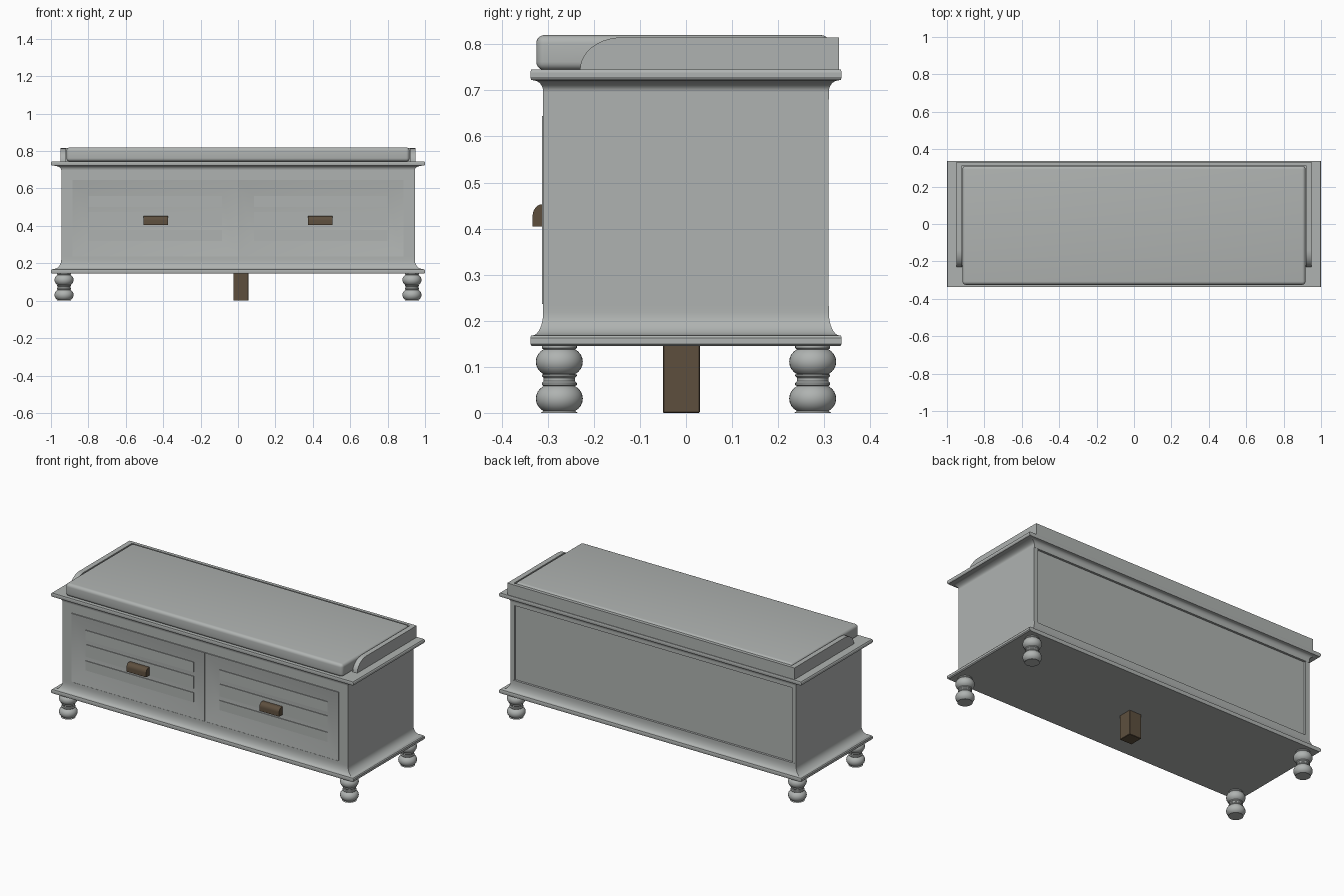
import bpy, bmesh, math

if "Cube" in bpy.data.objects:
    bpy.data.objects.remove(bpy.data.objects["Cube"])


def material(name, rgb):
    m = bpy.data.materials.new(name)
    m.diffuse_color = (*rgb, 1)
    m.use_nodes = True
    m.node_tree.nodes["Principled BSDF"].inputs["Base Color"].default_value = m.diffuse_color
    return m


GREY = material("painted grey", (0.43, 0.45, 0.44))
BROWN = material("dark brown", (0.11, 0.078, 0.048))


def finish(bm, name, mat, bevel=0, segments=3):
    bmesh.ops.recalc_face_normals(bm, faces=bm.faces)
    if bevel:
        bmesh.ops.bevel(bm, geom=bm.edges[:], offset=bevel, segments=segments,
                        profile=0.5, affect='EDGES')
    me = bpy.data.meshes.new(name)
    bm.to_mesh(me)
    bm.free()
    me.materials.append(mat)
    for p in me.polygons:
        p.use_smooth = True
    me.set_sharp_from_angle(angle=math.radians(32))
    ob = bpy.data.objects.new(name, me)
    bpy.context.collection.objects.link(ob)
    return ob


def loft(name, rings, mat=GREY, bevel=0, segments=3):
    """Skin equal-length point rings and cap both ends."""
    bm = bmesh.new()
    vs = [[bm.verts.new(p) for p in ring] for ring in rings]
    n = len(vs[0])
    for a, b in zip(vs, vs[1:]):
        for i in range(n):
            j = (i + 1) % n
            bm.faces.new((a[i], a[j], b[j], b[i]))
    bm.faces.new(vs[0])
    bm.faces.new(vs[-1])
    return finish(bm, name, mat, bevel, segments)


def rect_z(hx, hy, z):
    return [(-hx, -hy, z), (hx, -hy, z), (hx, hy, z), (-hx, hy, z)]


def rect_y(x0, x1, z0, z1, y):
    return [(x0, y, z0), (x1, y, z0), (x1, y, z1), (x0, y, z1)]


def box(name, x0, x1, y0, y1, z0, z1, mat=GREY, bevel=0, segments=3):
    return loft(name, [rect_y(x0, x1, z0, z1, y0), rect_y(x0, x1, z0, z1, y1)],
                mat, bevel, segments)


def extrude_x(name, pts, x0, x1, mat=GREY, bevel=0):
    return loft(name, [[(x, y, z) for y, z in pts] for x in (x0, x1)], mat, bevel, 2)


def moulding(name, profile):
    """Profile of (overhang 0..1, z) swept round the case."""
    return loft(name, [rect_z(0.945 + 0.055 * t, 0.31 + 0.028 * t, z) for t, z in profile])


# base and crown mouldings with concave coves
cove = [(1 - math.sin(a), 1 - math.cos(a)) for a in [math.pi / 2 * i / 8 for i in range(9)]]
moulding("base_moulding", [(0.9, 0.145), (1, 0.150), (1, 0.163), (0.92, 0.168)]
         + [(0.85 * t, 0.168 + 0.05 * h) for t, h in cove] + [(0, 0.232)])
moulding("crown_moulding", [(0, 0.68), (0, 0.698)]
         + [(0.8 * t, 0.722 - 0.024 * h) for t, h in reversed(cove)]
         + [(0.93, 0.723), (1, 0.729), (1, 0.739), (0.93, 0.745)])

# case: recessed core and back, side boards, front frame
box("case_core", -0.925, 0.925, -0.28, 0.297, 0.22, 0.69)
for s, side in ((-1, "left"), (1, "right")):
    xs = lambda a, b: sorted((s * a, s * b))
    box(side + "_side_board", *xs(0.92, 0.945), -0.309, 0.309, 0.225, 0.685)
    box(side + "_front_post", *xs(0.885, 0.944), -0.31, -0.27, 0.225, 0.685)
box("front_top_rail", -0.885, 0.885, -0.309, -0.27, 0.645, 0.685)
box("front_bottom_rail", -0.885, 0.885, -0.309, -0.27, 0.225, 0.236)

# drawer fronts: sloping mitred frame, planked panel, cup pull
for s, side in ((-1, "left"), (1, "right")):
    xs = lambda a, b: sorted((s * a, s * b))
    o, i = xs(0.001, 0.884), xs(0.086, 0.80)
    loft(side + "_drawer_front", [rect_y(*o, 0.236, 0.644, -0.275),
                                  rect_y(*o, 0.236, 0.644, -0.313),
                                  rect_y(*i, 0.32, 0.56, -0.295)])
    for k, (z0, z1) in enumerate(((0.32, 0.377), (0.402, 0.475), (0.5, 0.56))):
        box(f"{side}_drawer_plank_{k + 1}", *i, -0.299, -0.293, z0, z1)
    arc = [(-0.311 - 0.022 * math.cos(a), 0.428 + 0.025 * math.sin(a))
           for a in [math.pi / 2 * j / 6 for j in range(7)]]
    extrude_x(side + "_drawer_pull", [(-0.294, 0.405), (-0.333, 0.405)] + arc
              + [(-0.294, 0.453)], *xs(0.375, 0.505), BROWN)

# low back rail and curved arm rails on top
box("seat_back_rail", -0.95, 0.95, 0.312, 0.332, 0.743, 0.815)
curve = [(-0.14 - 0.09 * math.cos(a), 0.745 + 0.07 * math.sin(a))
         for a in [math.pi / 2 * j / 10 for j in range(11)]]
for s, side in ((-1, "left"), (1, "right")):
    extrude_x(side + "_arm_rail", curve + [(0.331, 0.815), (0.331, 0.745)],
              *sorted((s * 0.92, s * 0.95)))

# cushion
box("seat_cushion", -0.917, 0.917, -0.325, 0.311, 0.744, 0.82, GREY, 0.018, 5)

# turned bun feet
ball = [math.radians(d) for d in range(-60, 61, 15)]
foot = [(0.040, 0.0)] \
    + [(0.018 + 0.033 * math.cos(a), 0.031 + 0.031 * math.sin(a)) for a in ball] \
    + [(0.038, 0.061), (0.038, 0.065), (0.034, 0.069), (0.034, 0.076), (0.038, 0.080), (0.038, 0.083)] \
    + [(0.018 + 0.033 * math.cos(a), 0.111 + 0.031 * math.sin(a)) for a in ball] \
    + [(0.038, 0.141), (0.038, 0.147)]
for sx, nx in ((-1, "left"), (1, "right")):
    for sy, ny in ((-1, "front"), (1, "back")):
        loft(f"{ny}_{nx}_foot", [[(sx * 0.93 + r * math.cos(math.tau * k / 32),
                                   sy * 0.275 + r * math.sin(math.tau * k / 32), z)
                                  for k in range(32)] for r, z in foot])

# centre support block
box("centre_support", -0.025, 0.055, -0.05, 0.03, 0.0, 0.147, BROWN, 0.002, 1)
